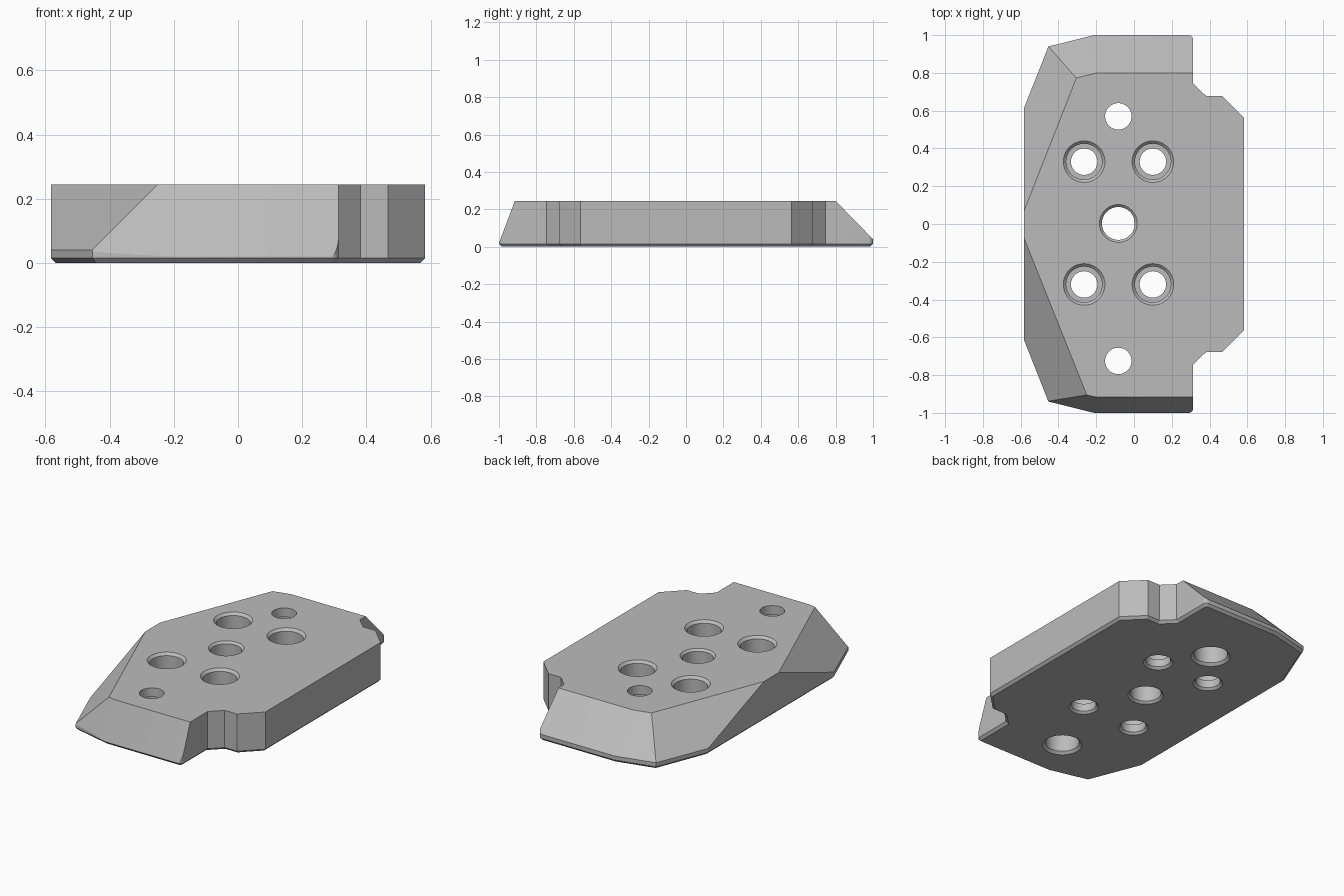
import bpy, bmesh, math
from mathutils import Vector

cube = bpy.data.objects.get("Cube")
if cube:
    bpy.data.objects.remove(cube, do_unlink=True)

HEIGHT, EDGE = 0.245, 0.015

grey = bpy.data.materials.new("neutral grey")
grey.use_nodes = True
grey.diffuse_color = (0.5, 0.5, 0.5, 1)
grey.node_tree.nodes["Principled BSDF"].inputs["Base Color"].default_value = (0.5, 0.5, 0.5, 1)


def finish(bm, name):
    bmesh.ops.recalc_face_normals(bm, faces=bm.faces[:])
    mesh = bpy.data.meshes.new(name)
    bm.to_mesh(mesh)
    bm.free()
    mesh.materials.append(grey)
    obj = bpy.data.objects.new(name, mesh)
    bpy.context.collection.objects.link(obj)
    return obj


def slice_off(bm, a, b, c):
    """Trim everything outside the plane through three points and cap it."""
    a, b, c = Vector(a), Vector(b), Vector(c)
    normal = (b - a).cross(c - a).normalized()
    if normal.z < 0:
        normal.negate()
    cut = bmesh.ops.bisect_plane(bm, geom=bm.verts[:] + bm.edges[:] + bm.faces[:], dist=1e-5,
                                 plane_co=a, plane_no=normal, clear_outer=True)
    bmesh.ops.holes_fill(bm, edges=[e for e in bm.edges if e.is_boundary], sides=0)


# Plate outline: the back half, mirrored to the front, with rounded end corners
r = 0.025
half = [(-0.582, 0.615), (-0.453, 0.94), (-0.21, 1.0)]
for i in range(7):
    t = math.pi / 2 * (1 - i / 6)
    half.append((0.313 - r + r * math.cos(t), 1 - r + r * math.sin(t)))
half += [(0.313, 0.745), (0.382, 0.677), (0.467, 0.677), (0.582, 0.563)]
outline = half + [(x, -y) for x, y in reversed(half)]

bm = bmesh.new()
base = bm.faces.new([bm.verts.new((x, y, EDGE)) for x, y in outline])
top = bmesh.ops.extrude_face_region(bm, geom=[base], use_keep_orig=True)
bmesh.ops.translate(bm, vec=(0, 0, HEIGHT - EDGE),
                    verts=[v for v in top["geom"] if isinstance(v, bmesh.types.BMVert)])
bmesh.ops.recalc_face_normals(bm, faces=bm.faces[:])

# Chamfered underside
under = min(bm.faces, key=lambda f: f.calc_center_median().z)
bmesh.ops.inset_region(bm, faces=[under], thickness=EDGE, use_even_offset=True)
for v in under.verts:
    v.co.z = 0

# Sloped end faces, corner faces and long side faces
slice_off(bm, (0, -1, 0.02), (0.3, -1, 0.02), (0, -0.915, HEIGHT))
slice_off(bm, (0, 1, 0.04), (0.3, 1, 0.04), (0, 0.8, HEIGHT))
slice_off(bm, (-0.453, -0.94, 0.035), (-0.21, -1, 0.02), (-0.25, -0.905, HEIGHT))
slice_off(bm, (-0.453, 0.94, 0.04), (-0.21, 1, 0.04), (-0.305, 0.773, HEIGHT))
slice_off(bm, (-0.582, -0.075, HEIGHT), (-0.25, -0.905, HEIGHT), (-0.453, -0.94, 0.04))
slice_off(bm, (-0.582, 0.07, HEIGHT), (-0.305, 0.773, HEIGHT), (-0.453, 0.94, 0.04))
plate = finish(bm, "mounting_plate")


def drill(name, x, y, profile):
    """Cut a stepped round hole; the profile lists radius and height upward."""
    bm = bmesh.new()
    n = 48
    rings = [[bm.verts.new((x + rad * math.cos(math.tau * i / n),
                            y + rad * math.sin(math.tau * i / n), z)) for i in range(n)]
             for rad, z in profile]
    for lo, hi in zip(rings, rings[1:]):
        for i in range(n):
            j = (i + 1) % n
            bm.faces.new((lo[i], lo[j], hi[j], hi[i]))
    bm.faces.new(rings[0])
    bm.faces.new(rings[-1])
    cutter = finish(bm, name)
    cutter.hide_render = True
    mod = plate.modifiers.new(name, "BOOLEAN")
    mod.operation = "DIFFERENCE"
    mod.solver = "EXACT"
    mod.object = cutter
    bpy.context.view_layer.objects.active = plate
    bpy.ops.object.modifier_apply(modifier=name)
    bpy.data.objects.remove(cutter, do_unlink=True)


LOW, HIGH = -0.02, HEIGHT + 0.02
screw = [(0.083, LOW), (0.083, 0), (0.07, 0.013), (0.07, 0.06), (0.095, 0.06),
         (0.095, HEIGHT - 0.015), (0.11, HEIGHT), (0.11, HIGH)]
centre = [(0.1, LOW), (0.1, 0), (0.087, 0.013), (0.087, HEIGHT - 0.013), (0.1, HEIGHT), (0.1, HIGH)]
end = [(0.11, LOW), (0.11, 0), (0.095, 0.015), (0.095, 0.19), (0.07, 0.19), (0.07, HIGH)]

for x in (-0.264, 0.1):
    for y in (-0.32, 0.33):
        drill("screw_hole", x, y, screw)
drill("centre_hole", -0.083, 0.003, centre)
for y in (-0.725, 0.57):
    drill("end_hole", -0.083, y, end)

# Crisp edges with smooth rounded walls
bpy.ops.object.select_all(action="DESELECT")
plate.select_set(True)
bpy.context.view_layer.objects.active = plate
bpy.ops.object.shade_smooth_by_angle(angle=math.radians(20))
